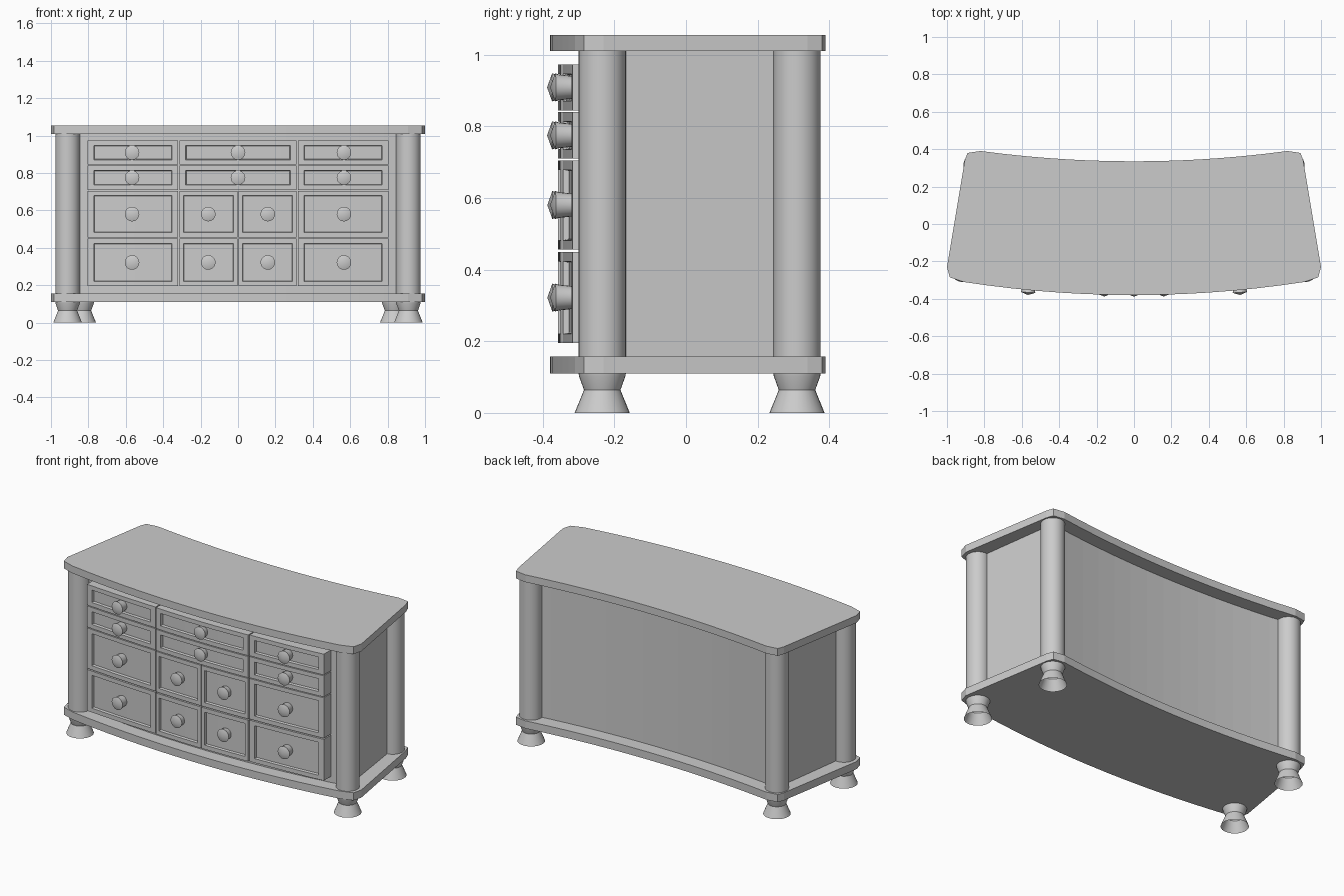
import bpy, bmesh, math
from mathutils import Matrix

if "Cube" in bpy.data.objects:
    bpy.data.objects.remove(bpy.data.objects["Cube"])


def front_y(x):
    return -0.38 + 0.0845 * x * x


def back_y(x):
    return 0.335 + 0.082 * x * x


def finish(name, bm, angle=30):
    bmesh.ops.recalc_face_normals(bm, faces=bm.faces)
    mesh = bpy.data.meshes.new(name)
    bm.to_mesh(mesh)
    bm.free()
    ob = bpy.data.objects.new(name, mesh)
    bpy.context.collection.objects.link(ob)
    bpy.ops.object.select_all(action='DESELECT')
    ob.select_set(True)
    bpy.context.view_layer.objects.active = ob
    bpy.ops.object.shade_smooth_by_angle(angle=math.radians(angle))
    return ob


def spread(a, b, n):
    return [a + (b - a) * i / n for i in range(n + 1)]


def prism(name, outline, z0, z1):
    bm = bmesh.new()
    face = bm.faces.new([bm.verts.new((x, y, z0)) for x, y in outline])
    ext = bmesh.ops.extrude_face_region(bm, geom=[face], use_keep_orig=True)
    for v in ext['geom']:
        if isinstance(v, bmesh.types.BMVert):
            v.co.z = z1
    return finish(name, bm, angle=1)


def lathe(name, profile, sides, matrix):
    # profile of (radius, height) spun around local z
    bm = bmesh.new()
    vs = [bm.verts.new((r, 0, h)) for r, h in profile]
    edges = [bm.edges.new(p) for p in zip(vs, vs[1:])]
    bmesh.ops.spin(bm, geom=vs + edges, cent=(0, 0, 0), axis=(0, 0, 1),
                   angle=2 * math.pi, steps=sides)
    bmesh.ops.remove_doubles(bm, verts=bm.verts, dist=1e-5)
    bmesh.ops.transform(bm, matrix=matrix, verts=bm.verts)
    return finish(name, bm)


# top and base slabs: bowed front, hollow back, clipped corners
corner = [(0.985, -0.285), (1.0, -0.23), (0.905, 0.34), (0.89, 0.38)]
slab = [(x, front_y(x)) for x in spread(-0.91, 0.91, 14)]
slab += corner
slab += [(x, back_y(x)) for x in spread(0.82, -0.82, 14)]
slab += [(-x, y) for x, y in reversed(corner)]
prism("top_slab", slab, 1.01, 1.055)
prism("base_slab", slab, 0.11, 0.157)

# carcass between the slabs
body = [(x, front_y(x) + 0.08) for x in spread(-0.91, 0.91, 14)]
body += [(x, back_y(x) - 0.085) for x in spread(0.835, -0.835, 14)]
prism("carcass", body, 0.157, 1.01)

# corner columns and turned feet (open underneath)
for side, sx in (("left", -1), ("right", 1)):
    for end, x, y in (("front", 0.911, -0.234), ("back", 0.836, 0.31)):
        at = Matrix.Translation((sx * x, y, 0))
        lathe(f"{end}_{side}_column", [(0.066, 0.157), (0.066, 1.01)], 32, at)
        lathe(f"{end}_{side}_foot",
              [(0.077, 0), (0.051, 0.064), (0.065, 0.103), (0.066, 0.11)], 32, at)


def drawer(name, x0, x1, z0, z1, face_y):
    b = 0.034 if x1 - x0 > 0.4 else 0.022
    bz = 0.026
    xs = [x0] + spread(x0 + b, x1 - b, 6) + [x1]
    zs = [z0, z0 + bz, z1 - bz, z1]
    bm = bmesh.new()
    g = [[bm.verts.new((x, face_y(x), z)) for x in xs] for z in zs]
    panel = []
    for j in range(3):
        for i in range(len(xs) - 1):
            f = bm.faces.new((g[j][i], g[j][i + 1], g[j + 1][i + 1], g[j + 1][i]))
            if j == 1 and 0 < i < len(xs) - 2:
                panel.append(f)
    bm.normal_update()
    rim = [e for e in bm.edges if e.is_boundary]
    # sunken panel
    bmesh.ops.inset_region(bm, faces=panel, thickness=0.003, depth=-0.015, use_even_offset=True)
    # drawer edges running back into the carcass
    ext = bmesh.ops.extrude_edge_only(bm, edges=rim)
    for v in ext['geom']:
        if isinstance(v, bmesh.types.BMVert):
            v.co.y = front_y(v.co.x) + 0.082
    finish(name, bm)
    # knob, pointing along the curve normal
    cx, cz = (x0 + x1) / 2, (z0 + z1) / 2
    tip = -0.388 + 0.026 * cx * cx
    at = (Matrix.Translation((cx, tip + 0.07, cz))
          @ Matrix.Rotation(math.atan(0.13 * cx), 4, 'Z')
          @ Matrix.Rotation(math.pi / 2, 4, 'X'))
    lathe(name + "_knob", [(0.031, 0), (0.036, 0.045), (0.039, 0.056), (0, 0.07)], 20, at)


def middle_face(x):
    return front_y(x) + 0.022


def side_face(x):
    # outer drawers sit slightly back from the middle ones
    return -0.345 + 0.0285 * (abs(x) - 0.32) / 0.483 + 0.06 * (abs(x) - 0.32) * (abs(x) - 0.803)


# drawers: two shallow rows, two deep rows
rows = [(0.845, 0.973), (0.71, 0.84), (0.456, 0.705), (0.195, 0.449)]
for n, (z0, z1) in enumerate(rows, 1):
    drawer(f"left_drawer_{n}", -0.805, -0.32, z0, z1, side_face)
    drawer(f"right_drawer_{n}", 0.32, 0.805, z0, z1, side_face)
    if n < 3:
        drawer(f"middle_drawer_{n}", -0.314, 0.314, z0, z1, middle_face)
    else:
        drawer(f"middle_left_drawer_{n}", -0.314, -0.002, z0, z1, middle_face)
        drawer(f"middle_right_drawer_{n}", 0.002, 0.314, z0, z1, middle_face)
